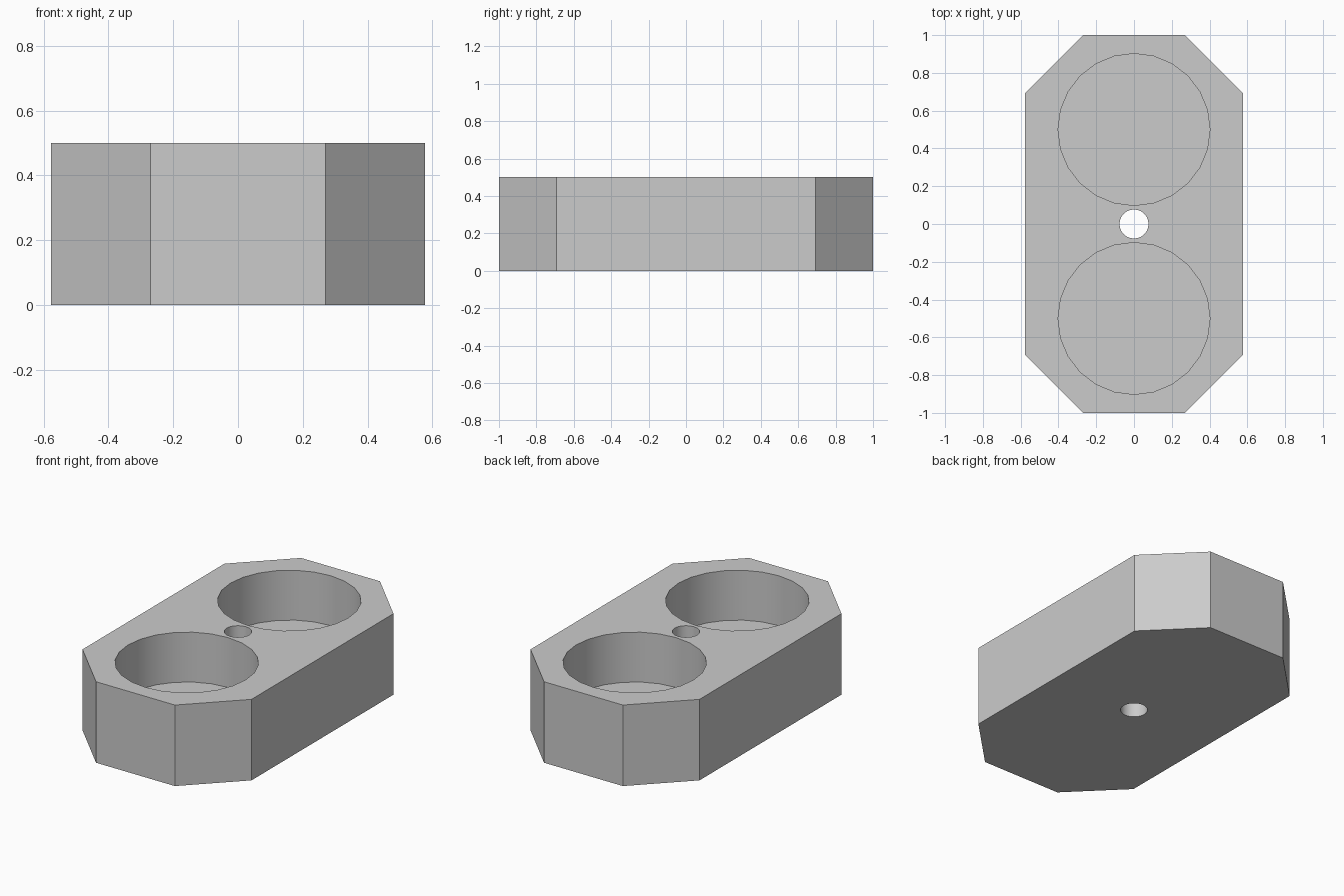
import bpy
import bmesh

cube = bpy.data.objects.get("Cube")
if cube:
    bpy.data.objects.remove(cube, do_unlink=True)

UNIT = 1 / 13
HALF_X, HALF_Y, HEIGHT = 7.5 * UNIT, 1.0, 0.5
CHAMFER = 4 * UNIT
FLOOR = HEIGHT - 4 * UNIT

grey = bpy.data.materials.new("grey")
grey.use_nodes = True
grey.diffuse_color = (0.6, 0.6, 0.6, 1)
grey.node_tree.nodes["Principled BSDF"].inputs["Base Color"].default_value = (0.6, 0.6, 0.6, 1)

# Block: octagonal outline, extruded upwards
bm = bmesh.new()
cx, cy = HALF_X - CHAMFER, HALF_Y - CHAMFER
outline = [(cx, -HALF_Y), (HALF_X, -cy), (HALF_X, cy), (cx, HALF_Y),
           (-cx, HALF_Y), (-HALF_X, cy), (-HALF_X, -cy), (-cx, -HALF_Y)]
base = bm.faces.new([bm.verts.new((x, y, 0)) for x, y in outline])
top = bmesh.ops.extrude_face_region(bm, geom=[base])["geom"]
bmesh.ops.translate(bm, vec=(0, 0, HEIGHT),
                    verts=[v for v in top if isinstance(v, bmesh.types.BMVert)])
bmesh.ops.recalc_face_normals(bm, faces=bm.faces)
mesh = bpy.data.meshes.new("block")
bm.to_mesh(mesh)
bm.free()
block = bpy.data.objects.new("block", mesh)
bpy.context.collection.objects.link(block)
mesh.materials.append(grey)


# Round recesses cut from the top
def cut_round(name, y, radius, bottom):
    z_top = HEIGHT + 0.1
    bpy.ops.mesh.primitive_cylinder_add(vertices=24, radius=radius, depth=z_top - bottom,
                                        location=(0, y, (z_top + bottom) / 2))
    cutter = bpy.context.object
    cutter.name = name
    cutter.data.materials.append(grey)
    mod = block.modifiers.new(name, 'BOOLEAN')
    mod.operation = 'DIFFERENCE'
    mod.solver = 'EXACT'
    mod.object = cutter
    bpy.context.view_layer.objects.active = block
    bpy.ops.object.modifier_apply(modifier=name)
    bpy.data.objects.remove(cutter, do_unlink=True)


cut_round("front_pocket", -0.5, 0.402, FLOOR)
cut_round("back_pocket", 0.5, 0.402, FLOOR)
cut_round("centre_hole", 0, UNIT, -0.1)

# Smooth round walls, sharp rims and corners
bpy.ops.object.select_all(action='DESELECT')
block.select_set(True)
bpy.context.view_layer.objects.active = block
bpy.ops.object.shade_smooth_by_angle(angle=0.45)
